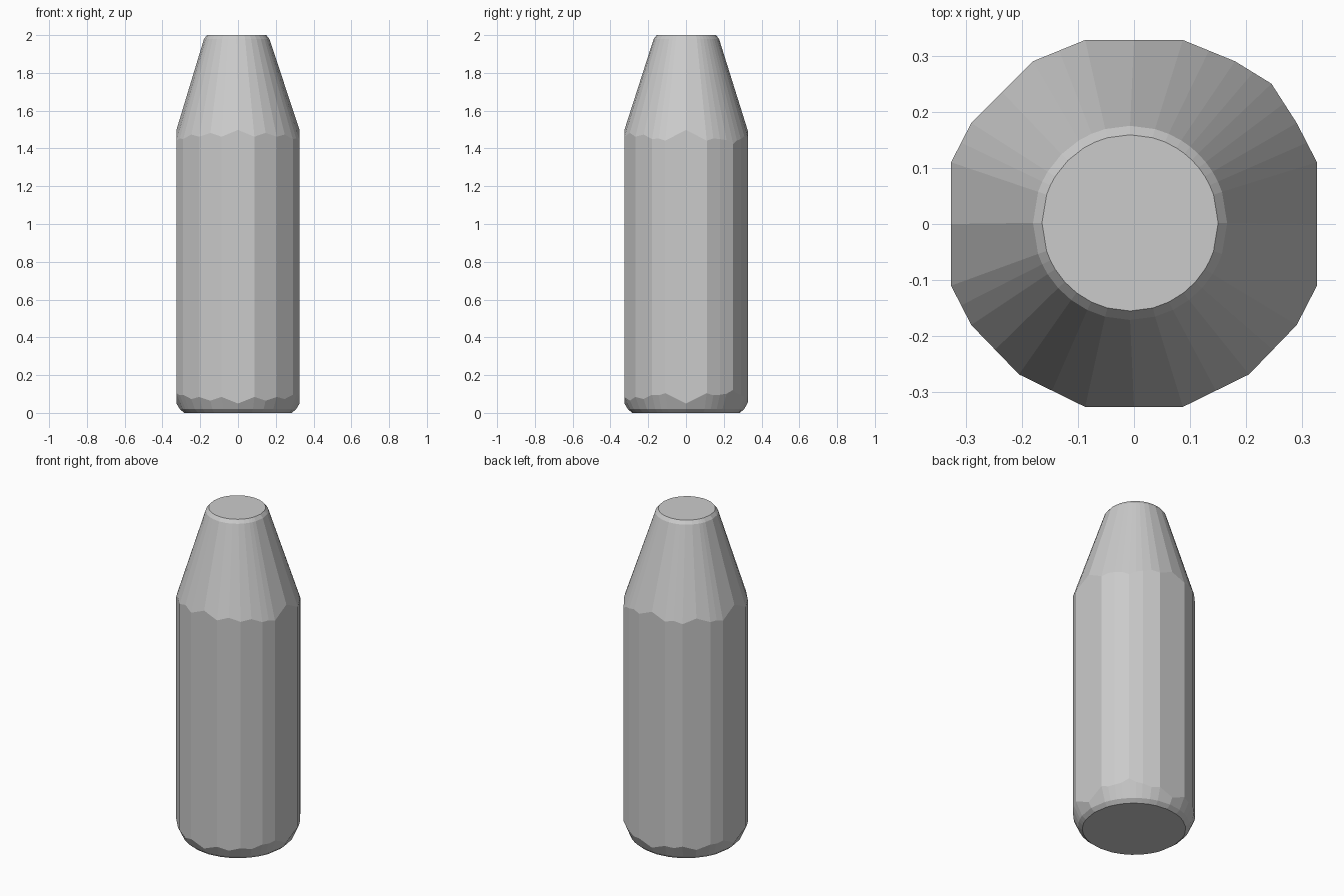
import bpy
import bmesh
from mathutils import Vector

if "Cube" in bpy.data.objects:
    bpy.data.objects.remove(bpy.data.objects["Cube"], do_unlink=True)

# Facetted, slightly uneven body outline, anticlockwise
OUTLINE = [(.326, -.11), (.326, .11), (.29, .18), (.245, .25), (.18, .29),
           (.087, .328), (-.087, .328), (-.18, .29), (-.29, .18),
           (-.326, .11), (-.326, -.11), (-.29, -.18), (-.205, -.268),
           (-.087, -.326), (.087, -.326), (.205, -.268), (.29, -.18)]
BODY_RADIUS = .326
NECK_RADIUS, NECK_HEIGHT = .173, 1.98
NECK_CENTRE = Vector((-.007, .002))


def make_material(name, value):
    material = bpy.data.materials.new(name)
    material.use_nodes = True
    colour = (value, value, value, 1)
    material.diffuse_color = colour
    shader = next(n for n in material.node_tree.nodes if n.type == "BSDF_PRINCIPLED")
    shader.inputs["Base Color"].default_value = colour
    return material


def split_sides(points):
    """Add a middle point to every side of the outline."""
    result = []
    for index, point in enumerate(points):
        start = Vector(point)
        end = Vector(points[(index + 1) % len(points)])
        result += [start, (start + end) / 2]
    return result


def circle_ring(directions, radius, height, centre=Vector((0, 0))):
    return [(centre + d.normalized() * radius).to_3d() + Vector((0, 0, height))
            for d in directions]


def loft(name, rings, material):
    mesh = bpy.data.meshes.new(name)
    bm = bmesh.new()
    loops = [[bm.verts.new(p) for p in ring] for ring in rings]
    for low, high in zip(loops, loops[1:]):
        for i in range(len(low)):
            j = (i + 1) % len(low)
            bm.faces.new((low[i], low[j], high[j], high[i]))
    bm.faces.new(reversed(loops[0]))
    bm.faces.new(loops[-1])
    bmesh.ops.recalc_face_normals(bm, faces=bm.faces)
    bm.to_mesh(mesh)
    bm.free()
    mesh.materials.append(material)
    obj = bpy.data.objects.new(name, mesh)
    bpy.context.collection.objects.link(obj)
    return obj


# Scalloped edges: corners of the body meet the cone lower and the base higher
sides = split_sides(OUTLINE)
foot = [Vector((p.x, p.y, .05 + 3 * max(0, p.length - BODY_RADIUS))) for p in sides]
shoulder = [Vector((p.x, p.y, NECK_HEIGHT - 3.15 * (p.length - NECK_RADIUS)))
            for p in sides]

loft("bottle_body", [
    circle_ring(sides, .285, 0),
    circle_ring(sides, .308, .02),
    foot,
    shoulder,
    circle_ring(sides, NECK_RADIUS, NECK_HEIGHT, NECK_CENTRE),
    circle_ring(sides, .157, 2, NECK_CENTRE),
], make_material("light grey", .6))
